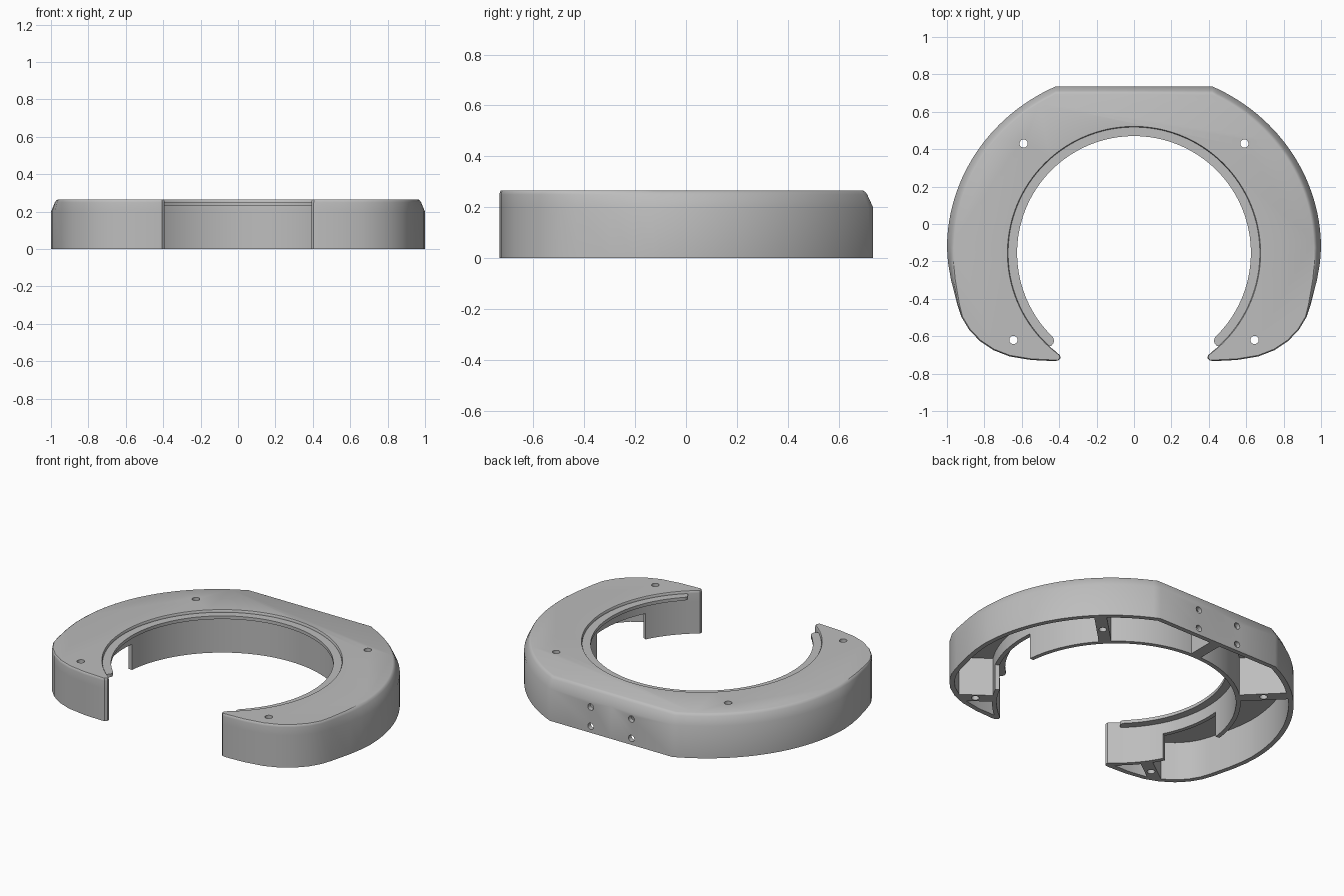
import bpy, bmesh, math
from mathutils import Matrix

if "Cube" in bpy.data.objects:
    bpy.data.objects.remove(bpy.data.objects["Cube"])

RING_Y, RING_R = -0.155, 0.673     # centre and radius of the round opening
WALL, TOP = 0.026, 0.265

grey = bpy.data.materials.new("plain_grey")
grey.use_nodes = True
colour = (0.51, 0.51, 0.51, 1)
grey.diffuse_color = colour
grey.node_tree.nodes["Principled BSDF"].inputs["Base Color"].default_value = colour


def polar(r, deg):
    a = math.radians(deg)
    return (r * math.cos(a), RING_Y + r * math.sin(a))


def arc(r, a, b, n):
    return [polar(r, a + (b - a) * i / n) for i in range(n + 1)]


def loft(name, layers):
    """Stack closed outlines given as (points, z) and cap both ends."""
    bm = bmesh.new()
    rings = [[bm.verts.new((x, y, z)) for x, y in pts] for pts, z in layers]
    n = len(rings[0])
    for low, high in zip(rings, rings[1:]):
        for i in range(n):
            j = (i + 1) % n
            bm.faces.new((low[i], low[j], high[j], high[i]))
    bm.faces.new(rings[0][::-1])
    bm.faces.new(rings[-1])
    return finish(name, bm)


def finish(name, bm):
    bmesh.ops.recalc_face_normals(bm, faces=bm.faces)
    mesh = bpy.data.meshes.new(name)
    bm.to_mesh(mesh)
    bm.free()
    mesh.materials.append(grey)
    obj = bpy.data.objects.new(name, mesh)
    bpy.context.collection.objects.link(obj)
    return obj


def rod(name, x, y, z, radius, depth, turn=0):
    bm = bmesh.new()
    bmesh.ops.create_cone(bm, cap_ends=True, segments=20, radius1=radius, radius2=radius,
                          depth=depth, matrix=Matrix.Translation((x, y, z)) @ Matrix.Rotation(turn, 4, "X"))
    return finish(name, bm)


def cut(obj, cutter):
    cutter.hide_render = True
    mod = obj.modifiers.new("cut", "BOOLEAN")
    mod.operation, mod.solver, mod.object = "DIFFERENCE", "EXACT", cutter
    bpy.context.view_layer.objects.active = obj
    bpy.ops.object.modifier_apply(modifier=mod.name)
    bpy.data.objects.remove(cutter)


def outer_half(inset):
    """Left half of the outer edge, moved inward by inset(y)."""
    pts = [(0, 0.735)]
    for i in range(29):                               # elliptical back corner
        a = math.radians(65.17 * (1 - i / 28))
        pts.append((math.cos(a), -0.13 + 0.953 * math.sin(a)))
    pts += [(0.994, -0.21), (0.978, -0.3), (0.945, -0.43), (0.922, -0.498), (0.882, -0.565),
            (0.825, -0.625), (0.75, -0.675), (0.665, -0.708), (0.55, -0.727), (0.43, -0.733)]
    out = []
    for i, (x, y) in enumerate(pts):
        a, b = pts[max(i - 1, 0)], pts[min(i + 1, len(pts) - 1)]
        dx, dy = b[0] - a[0], b[1] - a[1]
        length, d = math.hypot(dx, dy), inset(y)
        out.append((x + dy / length * d if i else 0, y - dx / length * d))
    return out


def mirrored(half):
    """Close a half outline whose first and last points lie on x = 0."""
    return half + [(-x, y) for x, y in half[-2:0:-1]]


def body_outline(inset, edge):
    tip = [(0.405, -0.73), (0.393, -0.718), (0.395, -0.703)]
    half = outer_half(inset) + [(x + edge, y + edge * 0.3) for x, y in tip]
    return mirrored(half + arc(RING_R + edge, -52, 90, 48))


def slope(amount, edge):
    """Chamfer that is wide at the back and fades toward the front."""
    return lambda y: edge + amount * min(max((y + 0.5) / 0.4, 0), 1)


# Shell with chamfered outer edge
base = body_outline(lambda y: 0, 0)
body = loft("ring_housing", [
    (base, 0), (base, 0.2),
    (body_outline(slope(0.023, 0), 0), 0.25),
    (body_outline(slope(0.028, 0.002), 0.001), 0.26),
    (body_outline(slope(0.033, 0.006), 0.004), TOP)])

# Hollow underside, divided by radial ribs
cavity_half = [p for p in outer_half(lambda y: WALL + 0.003)
               if math.hypot(p[0], p[1] - RING_Y) > RING_R + WALL + 0.005]
cavity_half += arc(RING_R + WALL, -51, 90, 48)
cavity = loft("cavity", [(mirrored(cavity_half), -0.1), (mirrored(cavity_half), TOP - 0.025)])
screws = [(s * x, y) for s in (1, -1) for x, y in ((0.59, 0.43), (0.645, -0.62))]
for x, y in screws + [(0, 0.63)]:
    bm = bmesh.new()
    place = Matrix.Translation((x, y, 0)) @ Matrix.Rotation(math.atan2(y - RING_Y, x), 4, "Z")
    bmesh.ops.create_cube(bm, size=1, matrix=place @ Matrix.Diagonal((0.6, 0.07, 0.8, 1)))
    cut(cavity, finish("rib", bm))
cut(body, cavity)

# Low openings in the inner wall
for a, b in ((-27, 6), (174, 207)):
    sector = arc(0.6, a, b, 8) + arc(0.72, b, a, 8)
    cut(body, loft("opening", [(sector, -0.1), (sector, 0.16)]))

# Screw holes through the top and mounting holes in the back
for x, y in screws:
    cut(body, rod("screw_hole", x, y, 0.1, 0.022, 0.6))
for x in (-0.14, 0.14):
    for z in (0.04, 0.16):
        cut(body, rod("mounting_hole", x, 0.72, z, 0.02, 0.12, math.pi / 2))

# Thin ledge inside the opening, just below the top
ledge_half = [(0, RING_Y + 0.685)] + arc(0.685, 89, -47, 48)
ledge_half += [polar(r, a) for r, a in ((0.665, -48.3), (0.645, -48.2), (0.632, -47.4))]
ledge_half += arc(0.625, -46, 90, 48)
ledge = mirrored(ledge_half)
lip = loft("inner_ledge", [(ledge, 0.23), (ledge, 0.25)])

for obj in (body, lip):
    bpy.ops.object.select_all(action="DESELECT")
    obj.select_set(True)
    bpy.context.view_layer.objects.active = obj
    bpy.ops.object.shade_smooth_by_angle(angle=math.radians(30))
